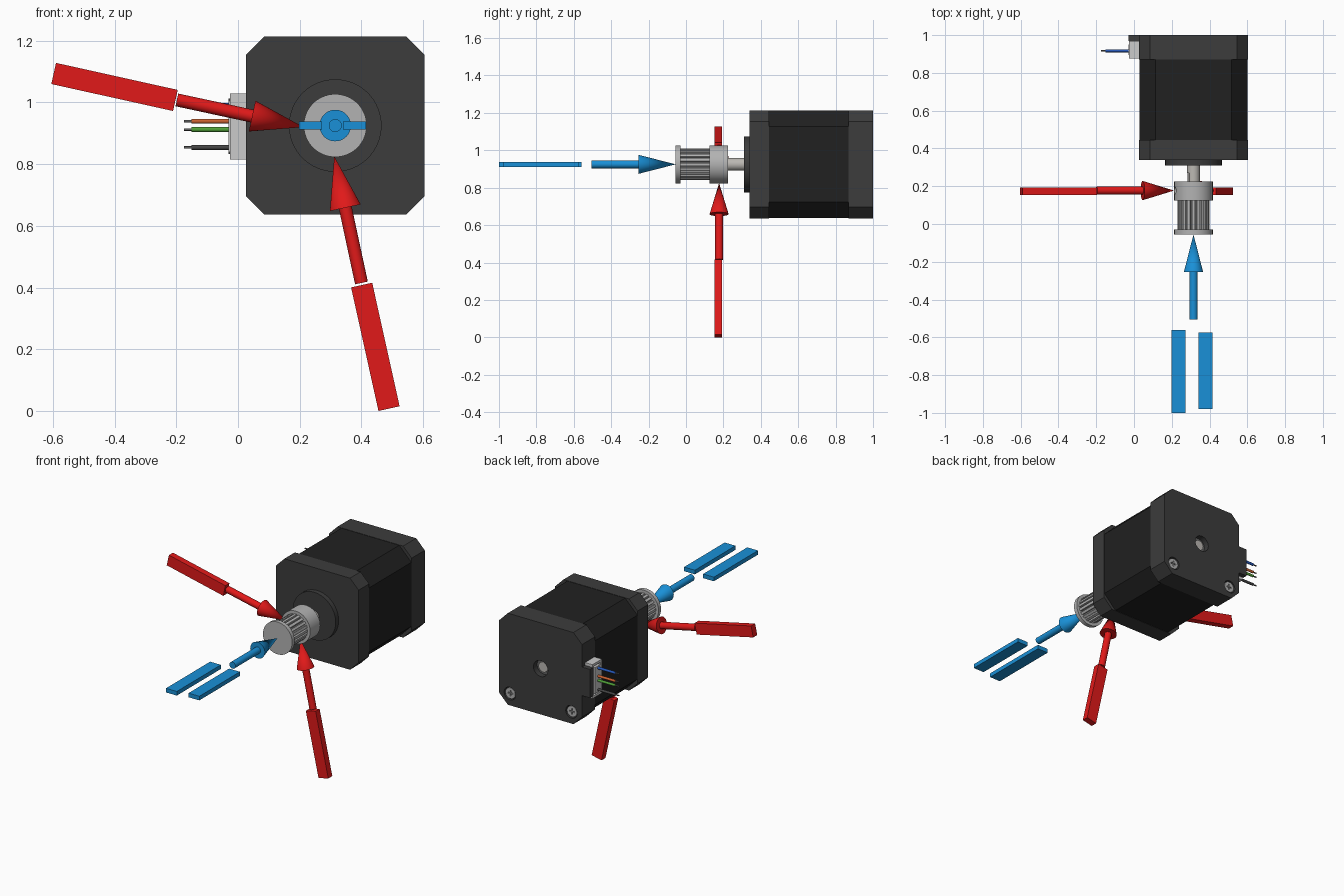
import bpy, bmesh, math
from mathutils import Vector, Matrix

if "Cube" in bpy.data.objects:
    bpy.data.objects.remove(bpy.data.objects["Cube"])

CX, CZ = 0.315, 0.925          # motor axis
TILT = math.radians(12.5)


def mat(name, *rgb):
    m = bpy.data.materials.new(name)
    m.diffuse_color = (*rgb, 1)
    m.use_nodes = True
    m.node_tree.nodes["Principled BSDF"].inputs["Base Color"].default_value = m.diffuse_color
    return m


CAP = mat("dark_cap", 0.045, 0.045, 0.045)
CORE = mat("black_core", 0.015, 0.015, 0.015)
STEEL = mat("steel", 0.5, 0.48, 0.45)
ALU = mat("aluminium", 0.45, 0.45, 0.45)
DARK = mat("dark_steel", 0.12, 0.12, 0.12)
RED = mat("red", 0.75, 0.01, 0.01)
BLUE = mat("blue", 0.01, 0.28, 0.68)
WHITE = mat("pale_plastic", 0.6, 0.6, 0.58)


def finish(name, bm, m):
    bmesh.ops.recalc_face_normals(bm, faces=bm.faces)
    me = bpy.data.meshes.new(name)
    bm.to_mesh(me)
    bm.free()
    ob = bpy.data.objects.new(name, me)
    bpy.context.collection.objects.link(ob)
    if m:
        me.materials.append(m)
    return ob


def rod(name, a, b, r0, r1=None, m=None, n=48):
    a, b = Vector(a), Vector(b)
    bm = bmesh.new()
    bmesh.ops.create_cone(bm, cap_ends=True, segments=n, radius1=r0,
                          radius2=r0 if r1 is None else r1, depth=(b - a).length)
    rot = (b - a).to_track_quat('Z', 'Y').to_matrix().to_4x4()
    bm.transform(Matrix.Translation((a + b) / 2) @ rot)
    return finish(name, bm, m)


def axle(name, y0, y1, r, m=None, dx=0, dz=0, n=48):
    return rod(name, (CX + dx, y0, CZ + dz), (CX + dx, y1, CZ + dz), r, None, m, n)


def box(name, c, s, m=None, ry=0):
    bm = bmesh.new()
    bmesh.ops.create_cube(bm, size=1)
    bm.transform(Matrix.Translation(c) @ Matrix.Rotation(ry, 4, 'Y') @ Matrix.Diagonal((*s, 1)))
    return finish(name, bm, m)


def prism(name, pts, y0, y1, m):
    bm = bmesh.new()
    f = bm.faces.new([bm.verts.new((CX + x, y0, CZ + z)) for x, z in pts])
    new = bmesh.ops.extrude_face_region(bm, geom=[f])["geom"]
    bmesh.ops.translate(bm, vec=(0, y1 - y0, 0),
                        verts=[v for v in new if isinstance(v, bmesh.types.BMVert)])
    return finish(name, bm, m)


def octagon(h, c):
    k = h - c
    return [(h, -k), (h, k), (k, h), (-k, h), (-h, k), (-h, -k), (-k, -h), (k, -h)]


def cut(ob, *cutters):
    bpy.context.view_layer.objects.active = ob
    for c in cutters:
        c.hide_render = True
        md = ob.modifiers.new("cut", 'BOOLEAN')
        md.operation, md.object, md.solver = 'DIFFERENCE', c, 'EXACT'
        bpy.ops.object.modifier_apply(modifier=md.name)
        bpy.data.objects.remove(c)


CORNERS = [(sx * 0.215, sz * 0.215) for sx in (-1, 1) for sz in (-1, 1)]

# motor body: two caps and a more chamfered core
front_cap = prism("front_cap", octagon(0.289, 0.06), 0.34, 0.445, CAP)
prism("motor_core", octagon(0.287, 0.085), 0.44, 0.872, CORE)
back_cap = prism("back_cap", octagon(0.289, 0.06), 0.87, 1.0, CAP)
cut(front_cap, *[axle("c", 0.3, 0.40, 0.025, None, x, z, 32) for x, z in CORNERS])

# front boss with recess around the shaft
boss = axle("front_boss", 0.31, 0.345, 0.15, CAP, n=64)
cut(boss, axle("c", 0.29, 0.33, 0.075))

# back cap: bearing bore, screw pockets, connector opening
cut(back_cap, axle("c", 0.95, 1.1, 0.05),
    *[axle("c", 0.975, 1.1, 0.04, None, x, z, 32) for x, z in CORNERS],
    box("c", (0.025, 0.92, 0.922), (0.08, 0.102, 0.2)))
ring = axle("back_bearing", 0.94, 0.965, 0.049, DARK)
cut(ring, axle("c", 0.9, 1.0, 0.034))
axle("shaft_rear_end", 0.93, 0.975, 0.032, STEEL)
for i, (x, z) in enumerate(CORNERS):
    screw = axle("back_screw_%d" % i, 0.96, 0.995, 0.034, ALU, x, z, 32)
    c = (CX + x, 1.0, CZ + z)
    cut(screw, box("c", c, (0.036, 0.03, 0.008)), box("c", c, (0.008, 0.03, 0.036)))

# connector socket, cover shelf, wires
box("connector_shelf", (0.0, 0.985, 0.922), (0.06, 0.03, 0.18), CAP)
socket = box("connector_socket", (0.019, 0.923, 0.922), (0.09, 0.094, 0.215), WHITE)
cut(socket, box("c", (-0.02, 0.923, 0.922), (0.06, 0.07, 0.185)))
box("connector_plug", (0.0, 0.923, 0.922), (0.06, 0.055, 0.165), WHITE)
WIRES = [("blue", 0.99, (0.02, 0.1, 0.5)), ("orange", 0.939, (0.6, 0.12, 0.03)),
         ("green", 0.912, (0.08, 0.35, 0.04)), ("grey", 0.854, (0.06, 0.06, 0.06))]
for name, z, col in WIRES:
    rod(name + "_wire", (0, 0.917, z), (-0.15, 0.917, z), 0.008, None, mat(name + "_wire", *col), 16)
    rod(name + "_wire_tip", (-0.148, 0.917, z), (-0.175, 0.917, z), 0.004, None, DARK, 12)

# direction from axis towards each set screw (left and bottom)
LEFT = Vector((-math.cos(TILT), 0, math.sin(TILT)))
DOWN = Vector((math.sin(TILT), 0, -math.cos(TILT)))

# shaft with a flat facing the left set screw
shaft = axle("motor_shaft", 0.01, 0.36, 0.034, STEEL)
cut(shaft, box("c", Vector((CX, 0.12, CZ)) + LEFT * 0.047, (0.04, 0.3, 0.1), None, TILT))

# toothed pulley: flange, twenty teeth, hub with set screws
flange = axle("pulley_flange", -0.055, -0.03, 0.102, ALU, n=64)
teeth_pts = []
for i in range(20):
    for f, r in ((-0.30, 0.084), (0.30, 0.084), (0.36, 0.071), (0.5, 0.068), (0.64, 0.071)):
        a = (i + f) * math.tau / 20
        teeth_pts.append((r * math.cos(a), r * math.sin(a)))
teeth = prism("pulley_teeth", teeth_pts, -0.031, 0.126, ALU)
hub = axle("pulley_hub", 0.125, 0.225, 0.102, ALU, n=64)
for part in (flange, teeth, hub):
    cut(part, axle("c", -0.2, 0.4, 0.037))
centre = Vector((CX, 0.177, CZ))
for name, d in (("left", LEFT), ("bottom", DOWN)):
    cut(hub, rod("c", centre, centre + d * 0.2, 0.021, None, None, 24))
    grub = rod(name + "_set_screw", centre + d * 0.03, centre + d * 0.085, 0.0205, None, DARK, 24)
    cut(grub, rod("c", centre + d * 0.065, centre + d * 0.1, 0.011, None, None, 6))


# arrows: round stem and cone head
def arrow(name, tail, tip, head, m):
    tail, tip = Vector(tail), Vector(tip)
    neck = tip + (tail - tip).normalized() * head
    rod(name + "_stem", tail, neck, 0.021, None, m, 32)
    rod(name + "_head", neck, tip, 0.051, 0, m, 48)


arrow("left_arrow", (-0.198, 0.177, 1.008), (0.212, 0.177, 0.92), 0.17, RED)
arrow("bottom_arrow", (0.4, 0.177, 0.415), (0.312, 0.177, 0.825), 0.17, RED)
arrow("slide_arrow", (CX, -0.505, CZ), (CX, -0.055, CZ), 0.2, BLUE)

# blank label plates behind the arrows
box("left_label", (-0.4, 0.173, 1.05), (0.404, 0.04, 0.07), RED, TILT)
box("bottom_label", (0.445, 0.173, 0.208), (0.41, 0.04, 0.07), RED, math.pi / 2 - TILT)
box("slide_label_upper", (0.378, -0.777, CZ), (0.075, 0.405, 0.026), BLUE)
box("slide_label_lower", (0.235, -0.78, CZ), (0.075, 0.44, 0.026), BLUE)

# smooth round parts, keep edges crisp
bpy.ops.object.select_all(action='SELECT')
bpy.context.view_layer.objects.active = hub
bpy.ops.object.shade_smooth_by_angle(angle=math.radians(30))
